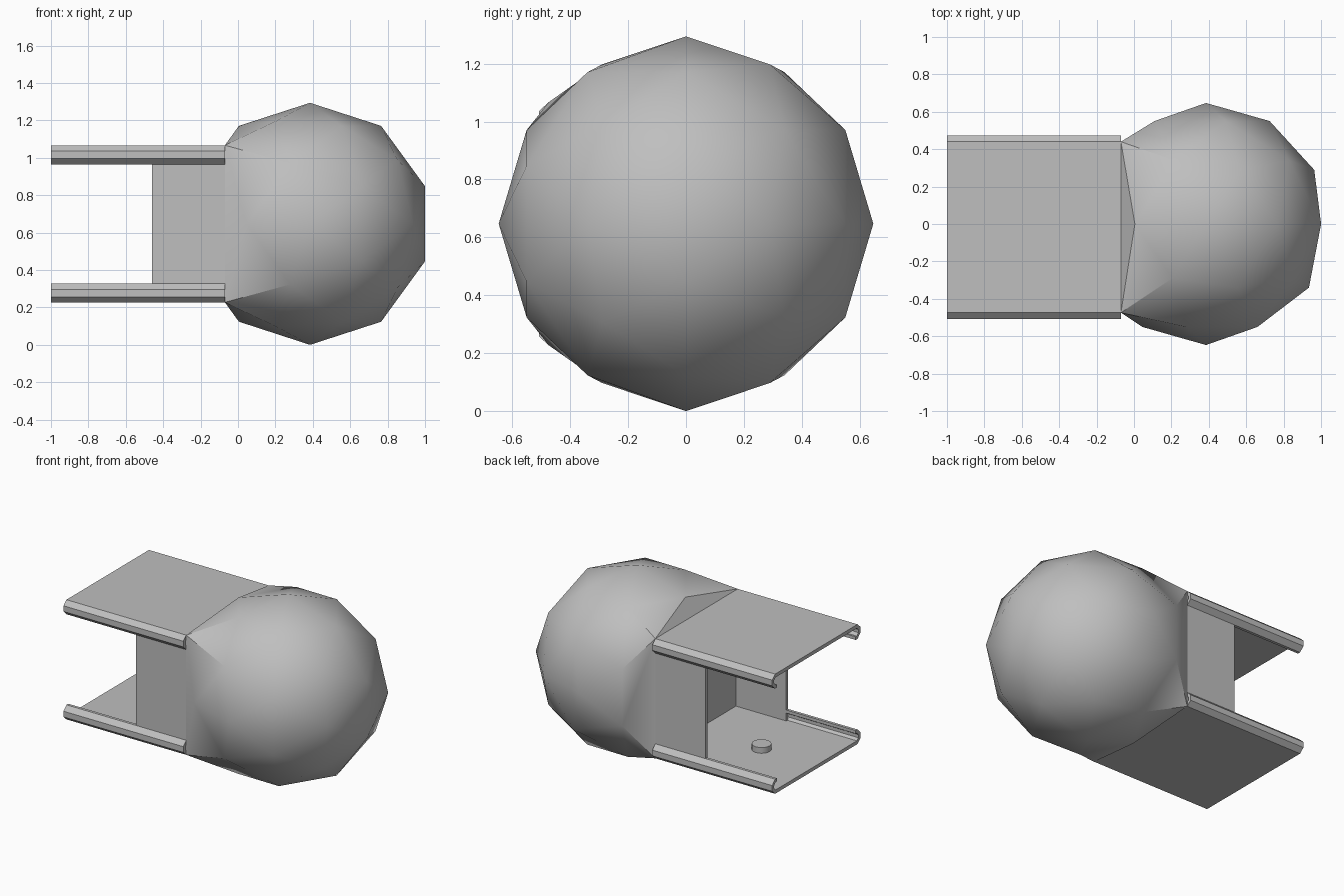
import bpy, bmesh, math
from mathutils import Matrix, Vector

cube = bpy.data.objects.get("Cube")
if cube:
    bpy.data.objects.remove(cube, do_unlink=True)

MID_Y, MID_Z, R = -0.017, 0.647, 0.647      # centre of the frame, ball radius
HALF_W, HALF_H = 0.457, 0.42                # frame half sizes
X_END, X_JOIN = -1.0, -0.07                 # open end and ball end of the frame

grey = bpy.data.materials.new("light grey")
grey.use_nodes = True
colour = (0.52, 0.52, 0.52, 1)
grey.diffuse_color = colour
grey.node_tree.nodes["Principled BSDF"].inputs["Base Color"].default_value = colour


def finish(name, bm, smooth=False):
    bmesh.ops.recalc_face_normals(bm, faces=bm.faces)
    mesh = bpy.data.meshes.new(name)
    bm.to_mesh(mesh)
    bm.free()
    mesh.materials.append(grey)
    obj = bpy.data.objects.new(name, mesh)
    bpy.context.collection.objects.link(obj)
    if smooth:
        bpy.ops.object.select_all(action='DESELECT')
        obj.select_set(True)
        bpy.context.view_layer.objects.active = obj
        bpy.ops.object.shade_smooth_by_angle(angle=math.radians(30))
    return obj


# Faceted ball, with one side opened and drawn out to the frame corners
bm = bmesh.new()
bmesh.ops.create_icosphere(bm, subdivisions=2, radius=1,
                           matrix=Matrix.Rotation(-math.pi / 2, 4, 'X'))
bmesh.ops.delete(bm, geom=[v for v in bm.verts if v.co.x < -0.8], context='VERTS')
rim = [v for v in bm.verts if v.is_boundary]
corners = [v for v in rim if v.co.x < -0.6]
bmesh.ops.transform(bm, verts=bm.verts,
                    matrix=Matrix.Translation((0.385, 0, MID_Z)) @ Matrix.Scale(R, 4))
for v in corners:
    v.co = (X_JOIN, MID_Y + math.copysign(HALF_W, v.co.y),
            MID_Z + math.copysign(HALF_H, v.co.z - MID_Z))


def fill(verts):
    centre = sum((v.co for v in verts), Vector()) / len(verts)
    axis = (verts[1].co - verts[0].co).cross(verts[2].co - verts[0].co).normalized()
    u = (verts[0].co - centre).normalized()
    w = axis.cross(u)
    bm.faces.new(sorted(verts, key=lambda v: math.atan2((v.co - centre).dot(w),
                                                        (v.co - centre).dot(u))))


for axis, offset in ((2, MID_Z), (1, 0)):
    for s in (1, -1):
        fill([v for v in rim if s * (v.co[axis] - offset) > 0.35])
fill(corners)
finish("ball", bm, smooth=True)

# Plates with curled lips: half profile as (distance out, depth in)
lip = [(0.457, 0), (0.49, 0.03), (0.49, 0.07), (0.457, 0.102), (0.437, 0.102),
       (0.437, 0.08), (0.45, 0.08), (0.467, 0.062), (0.467, 0.04), (0.45, 0.025)]
profile = lip + [(-u, d) for u, d in reversed(lip)]
for name, s in (("top", 1), ("bottom", -1)):
    bm = bmesh.new()
    face = bm.faces.new([bm.verts.new((X_END, MID_Y + u, MID_Z + s * (HALF_H - d)))
                         for u, d in profile])
    ext = bmesh.ops.extrude_face_region(bm, geom=[face], use_keep_orig=True)
    bmesh.ops.translate(bm, vec=(X_JOIN - X_END, 0, 0),
                        verts=[g for g in ext["geom"] if isinstance(g, bmesh.types.BMVert)])
    finish(name + "_plate", bm)

    # Round stud on the inner face of the plate
    bm = bmesh.new()
    bmesh.ops.create_cone(bm, cap_ends=True, segments=20, radius1=0.063, radius2=0.063,
                          depth=0.05, matrix=Matrix.Translation(
                              (-0.575, MID_Y, MID_Z + s * (HALF_H - 0.04))))
    finish(name + "_stud", bm, smooth=True)

# Thin side panels next to the ball
for name, s in (("back", 1), ("front", -1)):
    bm = bmesh.new()
    size = (0.39, 0.02, 2 * HALF_H - 0.04)
    place = Matrix.Translation((X_JOIN - size[0] / 2, MID_Y + s * (HALF_W - 0.01), MID_Z))
    bmesh.ops.create_cube(bm, size=1, matrix=place @ Matrix.Diagonal((*size, 1)))
    finish(name + "_panel", bm)
